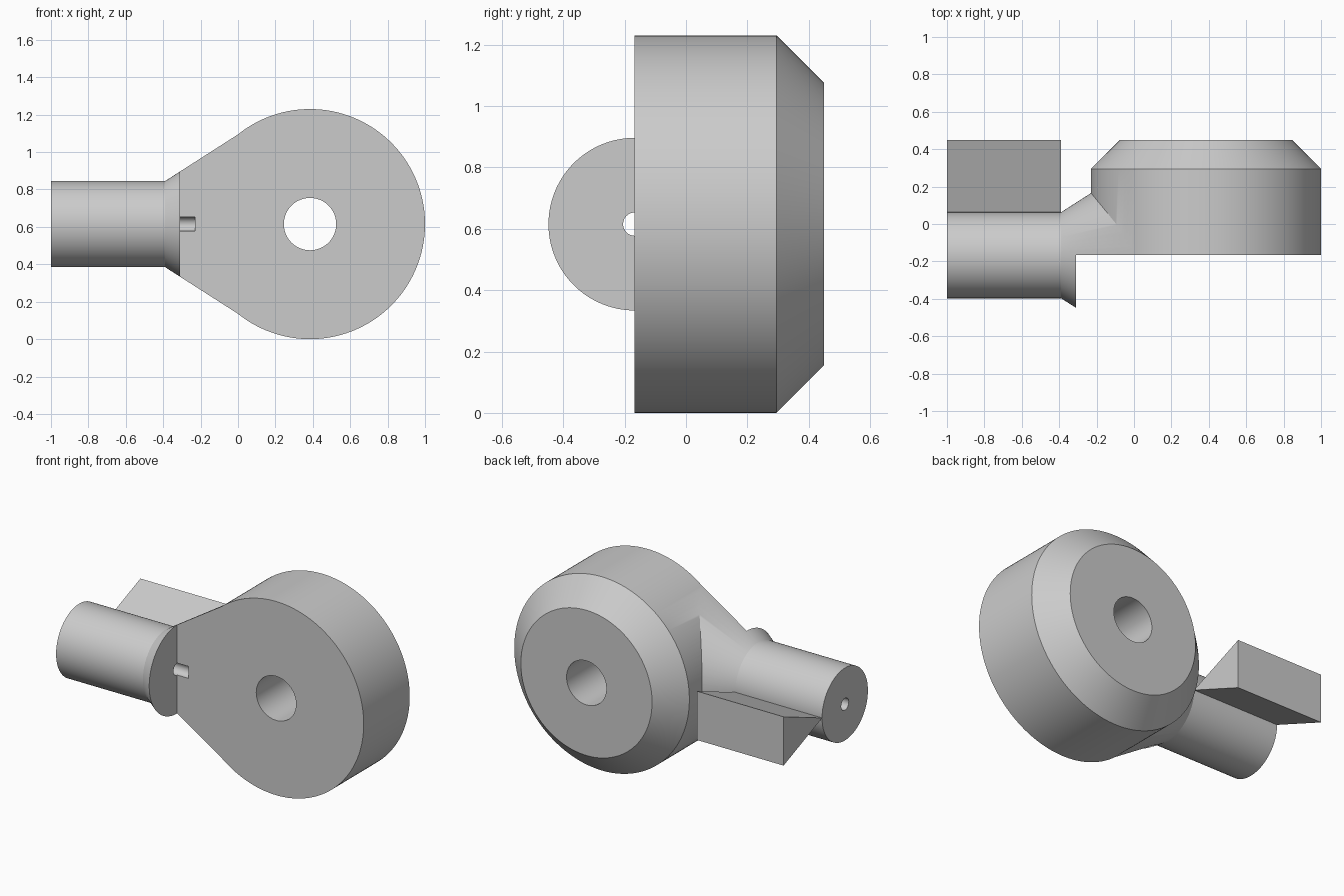
import bpy, bmesh, math
from mathutils import Matrix, Vector

if "Cube" in bpy.data.objects:
    bpy.data.objects.remove(bpy.data.objects["Cube"], do_unlink=True)

grey = bpy.data.materials.new("plain_grey")
grey.use_nodes = True
COLOUR = (0.6, 0.6, 0.6, 1)
grey.diffuse_color = COLOUR
grey.node_tree.nodes["Principled BSDF"].inputs["Base Color"].default_value = COLOUR

MID_Z = 0.615      # height of every axis
FACE_Y = -0.167    # flat front face, also the shank axis
HEAD_X = 0.385     # head axis
HEAD_R = 0.615
SHANK_R = 0.23
FLARE_X = -0.39    # where the shank starts to flare


def make_object(name, bm):
    bmesh.ops.recalc_face_normals(bm, faces=bm.faces)
    mesh = bpy.data.meshes.new(name)
    bm.to_mesh(mesh)
    bm.free()
    mesh.materials.append(grey)
    obj = bpy.data.objects.new(name, mesh)
    bpy.context.collection.objects.link(obj)
    return obj


def turned(name, profile, axis, origin, sides):
    """Solid of revolution: profile holds (position along axis, radius)."""
    bm = bmesh.new()
    rot = Vector((0, 0, 1)).rotation_difference(Vector(axis)).to_matrix().to_4x4()
    place = Matrix.Translation(origin) @ rot
    rings = []
    for along, radius in profile:
        angles = [math.tau * i / sides for i in range(sides)]
        rings.append([bm.verts.new(place @ Vector(
            (radius * math.cos(a), radius * math.sin(a), along))) for a in angles])
    for low, high in zip(rings, rings[1:]):
        for i in range(sides):
            j = (i + 1) % sides
            bm.faces.new((low[i], low[j], high[j], high[i]))
    bm.faces.new(rings[0])
    bm.faces.new(rings[-1])
    return make_object(name, bm)


def box(name, low, high):
    bm = bmesh.new()
    bmesh.ops.create_cube(bm, size=1)
    for v in bm.verts:
        v.co = [high[i] if v.co[i] > 0 else low[i] for i in range(3)]
    return make_object(name, bm)


def combine(target, tool, operation):
    mod = target.modifiers.new(operation.lower(), 'BOOLEAN')
    mod.operation = operation
    mod.solver = 'EXACT'
    mod.object = tool
    bpy.context.view_layer.objects.active = target
    bpy.ops.object.modifier_apply(modifier=mod.name)
    bpy.data.objects.remove(tool, do_unlink=True)


# Round head with a chamfered back rim
head = turned("head_and_shank",
              [(-0.3, HEAD_R), (0.295, HEAD_R), (0.449, HEAD_R - 0.154)],
              (0, 1, 0), (HEAD_X, 0, MID_Z), 160)

# Shank whose flare runs tangent into the head
flare_end = 0.045
flare_r = SHANK_R + (flare_end - FLARE_X) * 0.64
shank = turned("shank", [(-1, SHANK_R), (FLARE_X, SHANK_R), (flare_end, flare_r)],
               (1, 0, 0), (0, FACE_Y, MID_Z), 128)
combine(head, shank, 'UNION')

# Flat front face, cut back to a step on the flare
combine(head, box("face_cutter", (-0.31, -1, -0.5), (1.5, FACE_Y, 1.7)), 'DIFFERENCE')

# Through hole in the head, and the small bore along the shank
combine(head, turned("head_hole", [(-1, 0.14), (1, 0.14)],
                     (0, 1, 0), (HEAD_X, 0, MID_Z), 64), 'DIFFERENCE')
combine(head, turned("shank_bore", [(-1.2, 0.038), (-0.23, 0.038)],
                     (1, 0, 0), (0, FACE_Y, MID_Z), 32), 'DIFFERENCE')

# Triangular key behind the shank, its ridge touching the shank
bm = bmesh.new()
section = [(0.062, 0), (0.449, -0.155), (0.449, 0.155)]
base = bm.faces.new([bm.verts.new((-1, y, MID_Z + z)) for y, z in section])
swept = bmesh.ops.extrude_face_region(bm, geom=[base])["geom"]
bmesh.ops.translate(bm, vec=(1 + FLARE_X, 0, 0),
                    verts=[g for g in swept if isinstance(g, bmesh.types.BMVert)])
make_object("wedge_key", bm)

# Smooth round surfaces, crisp edges
bpy.ops.object.select_all(action='DESELECT')
head.select_set(True)
bpy.context.view_layer.objects.active = head
bpy.ops.object.shade_smooth_by_angle(angle=math.radians(25))
